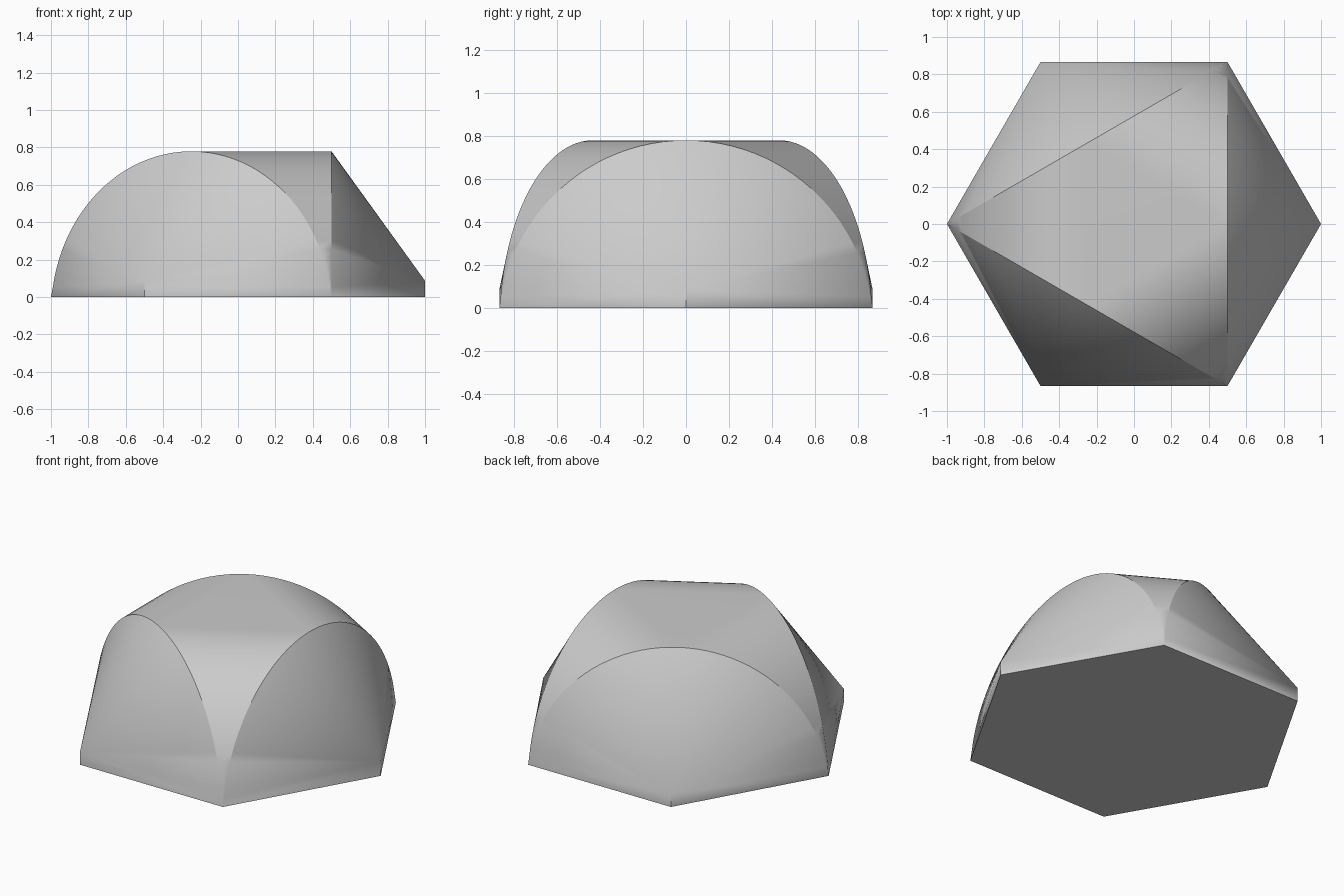
import bpy
import bmesh
import math
from mathutils import Matrix, Vector

if "Cube" in bpy.data.objects:
    bpy.data.objects.remove(bpy.data.objects["Cube"], do_unlink=True)

HALF = math.sqrt(3) / 2      # half the width of each arch
SINK = 0.087                 # arch centres sit this far below the ground
STEPS = 48                   # segments along each arch

grey = bpy.data.materials.new("plain grey")
grey.use_nodes = True
colour = (0.6, 0.6, 0.6, 1)
grey.diffuse_color = colour
grey.node_tree.nodes["Principled BSDF"].inputs["Base Color"].default_value = colour


def arch_points():
    """Round arch on a vertical plane, from one ground corner to the other."""
    start = math.asin(SINK / HALF)
    points = []
    for i in range(STEPS + 1):
        a = start + (math.pi - 2 * start) * i / STEPS
        points.append(Vector((0.5, HALF * math.cos(a), HALF * math.sin(a) - SINK)))
    points[0] = Vector((0.5, HALF, 0))
    points[-1] = Vector((0.5, -HALF, 0))
    return points


bm = bmesh.new()
arches, feet = [], []
for k in range(3):
    turn = Matrix.Rotation(math.radians(120 * k), 3, "Z")
    arch = [bm.verts.new(turn @ p) for p in arch_points()]
    apex = bm.verts.new(turn @ Vector((1, 0, SINK)))
    foot = bm.verts.new(turn @ Vector((1, 0, 0)))
    # Conical side fanning from the corner to the arch
    for a, b in zip(arch, arch[1:]):
        bm.faces.new((a, b, apex))
    # Low upright walls under the cone
    bm.faces.new((arch[0], apex, foot))
    bm.faces.new((arch[-1], foot, apex))
    arches.append(arch)
    feet.append(foot)

# Curved strips joining neighbouring arches
mid = STEPS // 2
for k in range(3):
    one, two = arches[k], arches[(k + 1) % 3][::-1]
    for i in range(mid):
        bm.faces.new((one[i], two[i], two[i + 1], one[i + 1]))

# Flat triangular top and hexagonal underside
bm.faces.new([arch[mid] for arch in arches])
bmesh.ops.remove_doubles(bm, verts=bm.verts[:], dist=0.0005)
rim = [v for v in bm.verts if v.co.z < 0.0001]
rim.sort(key=lambda v: math.atan2(v.co.y, v.co.x))
bm.faces.new(rim[::-1])
bmesh.ops.recalc_face_normals(bm, faces=bm.faces[:])

mesh = bpy.data.meshes.new("vaulted_dome")
bm.to_mesh(mesh)
bm.free()
mesh.materials.append(grey)
dome = bpy.data.objects.new("vaulted_dome", mesh)
bpy.context.collection.objects.link(dome)
bpy.context.view_layer.objects.active = dome
dome.select_set(True)
bpy.ops.object.shade_smooth_by_angle(angle=math.radians(30))
